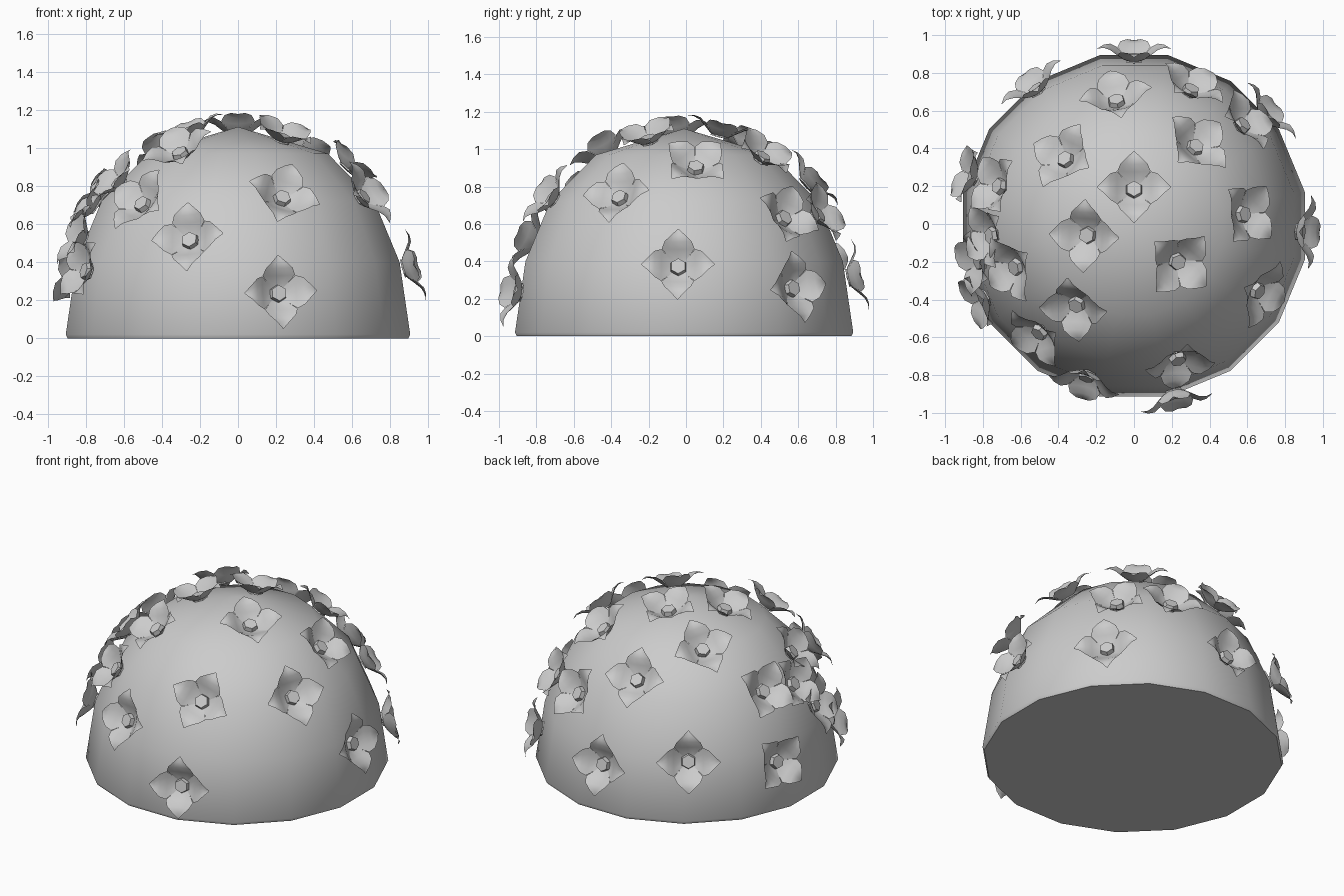
import bpy, bmesh, math
from mathutils import Vector, Matrix
from mathutils.bvhtree import BVHTree

cube = bpy.data.objects.get("Cube")
if cube:
    bpy.data.objects.remove(cube, do_unlink=True)

grey = bpy.data.materials.new("plain grey")
grey.use_nodes = True
COLOR = (0.6, 0.6, 0.6, 1)
grey.diffuse_color = COLOR
grey.node_tree.nodes["Principled BSDF"].inputs["Base Color"].default_value = COLOR


def make_object(name, bm, angle):
    mesh = bpy.data.meshes.new(name)
    bm.to_mesh(mesh)
    bm.free()
    mesh.materials.append(grey)
    obj = bpy.data.objects.new(name, mesh)
    bpy.context.collection.objects.link(obj)
    bpy.ops.object.select_all(action='DESELECT')
    obj.select_set(True)
    bpy.context.view_layer.objects.active = obj
    bpy.ops.object.shade_smooth_by_angle(angle=math.radians(angle))
    return obj


# Dome: a sixteen-sided turned profile with a closed flat base
SIDES = 16
PROFILE = [(0.912, 0), (0.922, 0.02), (0.865, 0.4), (0.73, 0.72), (0.48, 0.97)]
bm = bmesh.new()
rings = []
for r, z in PROFILE:
    angles = [(i + 0.5) * math.tau / SIDES for i in range(SIDES)]
    rings.append([bm.verts.new((r * math.cos(a), r * math.sin(a) - 0.01, z)) for a in angles])
apex = bm.verts.new((0, -0.01, 1.11))
for i in range(SIDES):
    j = (i + 1) % SIDES
    for low, high in zip(rings, rings[1:]):
        bm.faces.new((low[i], low[j], high[j], high[i]))
    bm.faces.new((rings[-1][i], rings[-1][j], apex))
bm.faces.new(rings[0][::-1])
bm.normal_update()
surface = BVHTree.FromBMesh(bm)
make_object("dome", bm, 50)

# Flower: four pointed, cupped petals around a six-sided button
# Petal stations: distance from centre, half width, height
STATIONS = [(0.02, 0.02, 0.0), (0.055, 0.055, 0.015), (0.09, 0.088, 0.042),
            (0.125, 0.072, 0.068), (0.16, 0.036, 0.078), (0.195, 0.003, 0.07)]
ACROSS = (-1, -0.5, 0, 0.5, 1)


def make_flower_mesh():
    bm = bmesh.new()
    for k in range(4):
        turn = Matrix.Rotation(k * math.pi / 2, 3, 'Z')
        rows = []
        for r, w, h in STATIONS:
            rows.append([bm.verts.new(turn @ Vector((r, w * s, h + 0.18 * w * s * s)))
                         for s in ACROSS])
        for a, b in zip(rows, rows[1:]):
            for i in range(len(ACROSS) - 1):
                bm.faces.new((a[i], b[i], b[i + 1], a[i + 1]))
    bmesh.ops.create_cone(bm, cap_ends=True, segments=6, radius1=0.05, radius2=0.042,
                          depth=0.035, matrix=Matrix.Translation((0, 0, 0.02)))
    return make_object("flower", bm, 45)


# Each flower: x, y, z of its button and turn in degrees
FLOWERS = [
    (0, .19, 1.1, 0), (-.25, -.06, 1.08, 74), (.23, -.2, 1.06, 0),
    (-.37, .35, .98, 16), (.34, .42, .97, 84), (-.09, .66, .83, 4),
    (.31, .73, .65, 68), (.58, .53, .63, 60), (.59, .05, .91, 45),
    (.65, -.35, .74, 5), (.24, -.73, .74, 68), (-.31, -.43, .97, 39),
    (-.49, -.56, .69, 70), (-.63, -.23, .82, 14), (-.71, .2, .73, 50),
    (-.53, .72, .41, 0), (0, .93, .32, 0), (.72, .6, .26, 5),
    (.9, -.04, .37, 0), (-.91, .28, .33, 40), (-.75, -.06, .69, 30),
    (-.81, -.2, .52, 60), (-.86, -.42, .36, 45), (-.26, -.82, .52, 6),
    (.23, -.93, .24, 2),
]
first = make_flower_mesh()
for n, (x, y, z, turn) in enumerate(FLOWERS):
    flower = first
    if n:
        flower = bpy.data.objects.new("flower", first.data)
        bpy.context.collection.objects.link(flower)
    point = surface.find_nearest(Vector((x, y, z)))[0]
    # Local axes: out of the dome, sideways, and up towards the apex
    out = Vector((x / 0.85, y / 0.85, z / 1.23)).normalized()
    east = Vector((-y, x, 0)).normalized()
    frame = Matrix((east, out.cross(east), out)).transposed()
    spin = Matrix.Rotation(math.radians(turn), 3, 'Z')
    flower.matrix_world = Matrix.Translation(point + out * 0.008) @ (frame @ spin).to_4x4()
